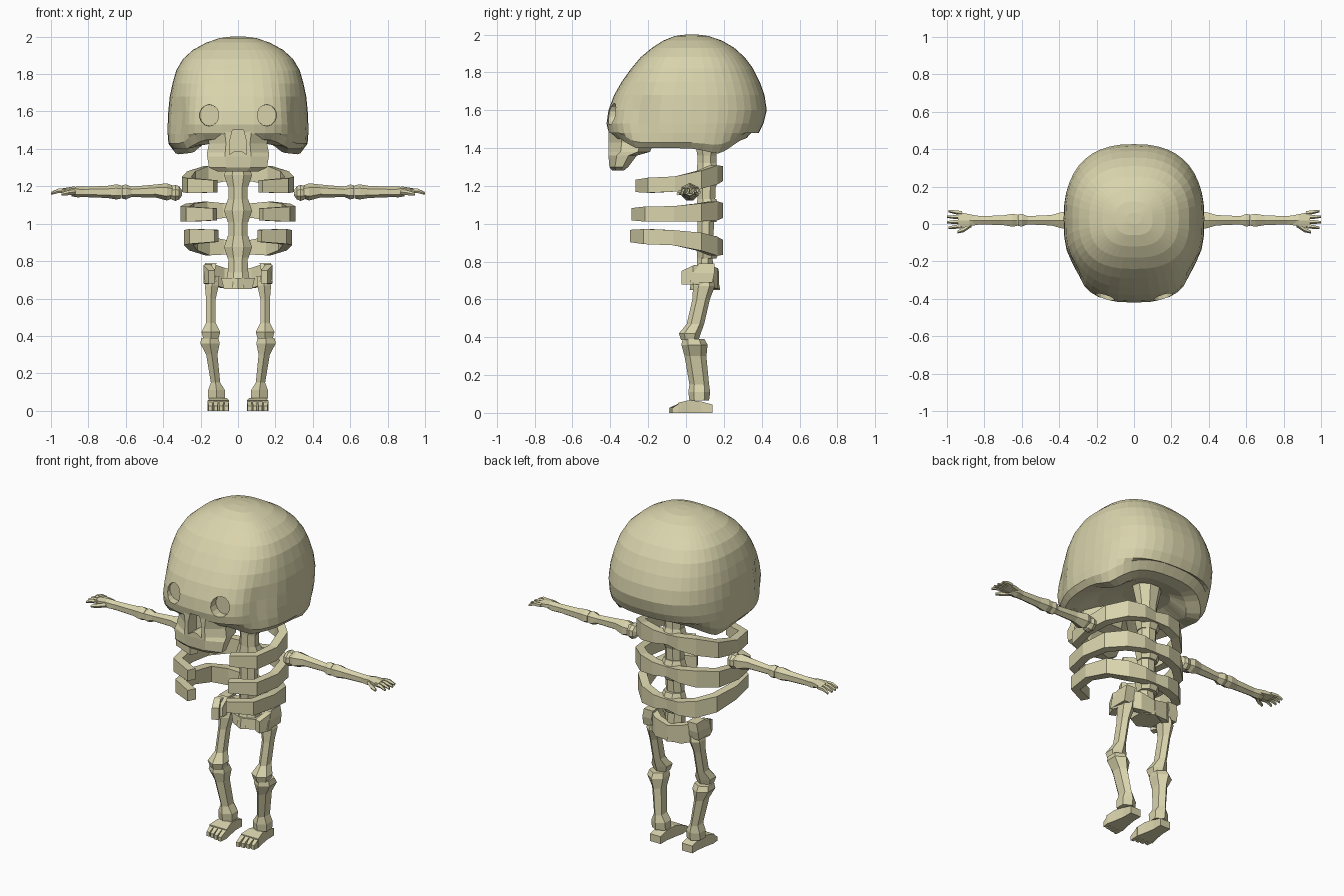
import bpy, bmesh
from math import sin, cos, pi, exp
from mathutils import Vector

old = bpy.data.objects.get("Cube")
if old:
    bpy.data.objects.remove(old, do_unlink=True)

bone_color = (0.69, 0.65, 0.41, 1.0)
bone_mat = bpy.data.materials.new("bone")
bone_mat.use_nodes = True
bone_mat.diffuse_color = bone_color
shader = next(n for n in bone_mat.node_tree.nodes if n.type == 'BSDF_PRINCIPLED')
shader.inputs["Base Color"].default_value = bone_color


def loft(name, rings, mirror=False):
    """Skin closed rings of points, cap both ends."""
    bm = bmesh.new()
    loops = [[bm.verts.new(p) for p in ring] for ring in rings]
    for low, high in zip(loops, loops[1:]):
        for i in range(len(low)):
            j = (i + 1) % len(low)
            bm.faces.new((low[i], low[j], high[j], high[i]))
    bm.faces.new(loops[0])
    bm.faces.new(loops[-1])
    bmesh.ops.recalc_face_normals(bm, faces=bm.faces)
    mesh = bpy.data.meshes.new(name)
    bm.to_mesh(mesh)
    bm.free()
    mesh.materials.append(bone_mat)
    obj = bpy.data.objects.new(name, mesh)
    bpy.context.collection.objects.link(obj)
    if mirror:
        obj.modifiers.new("mirror", 'MIRROR').use_mirror_merge = False
    return obj


def shaft(name, axis, stations, sides=6, mirror=True):
    """Loft polygons along an axis; station = (along, u, v, radius u, radius v)."""
    rings = []
    grow = 1 / cos(pi / sides)
    for along, u, v, ru, rv in stations:
        ring = []
        for i in range(sides):
            a = 2 * pi * (i + 0.5) / sides
            p, q = u + ru * grow * cos(a), v + rv * grow * sin(a)
            ring.append({'x': (along, p, q), 'y': (p, along, q), 'z': (p, q, along)}[axis])
        rings.append(ring)
    return loft(name, rings, mirror)


def band(name, path, thick):
    """Flat strip following (x, y, z, height) points, mirrored into a hoop."""
    pts = [Vector(p[:3]) for p in path]
    rings = []
    for i, p in enumerate(pts):
        along = pts[min(i + 1, len(pts) - 1)] - pts[max(i - 1, 0)]
        side = Vector((along.y, -along.x, 0)).normalized() * thick / 2
        up = Vector((0, 0, path[i][3] / 2))
        rings.append([p + side + up, p - side + up, p - side - up, p + side - up])
    return loft(name, rings, True)


def combine(target, tool, operation):
    mod = target.modifiers.new("cut", 'BOOLEAN')
    mod.operation, mod.object, mod.solver = operation, tool, 'EXACT'
    bpy.context.view_layer.objects.active = target
    bpy.ops.object.modifier_apply(modifier=mod.name)
    bpy.data.objects.remove(tool, do_unlink=True)


# Cranium: rounded rings with temple hollows and a lobed, recessed base
MID_Y, SEGMENTS = 0.03, 44


def base_height(x, y):
    back = min(max((y - 0.17) / 0.2, 0), 1) * 0.07
    front = min(max((-y - 0.27) / 0.08, 0), 1) * 0.05
    lobe = 0.045 * exp(-((abs(x) - 0.27) / 0.08) ** 2 - ((y - 0.15) / 0.09) ** 2)
    return 1.4 + back + front - lobe


def cranium_ring(z, half, front, back, lift=None):
    ring = []
    for i in range(SEGMENTS):
        a = 2 * pi * i / SEGMENTS
        c, s = cos(a), sin(a)
        power = 0.82 if s > 0 else 0.76
        x = half * abs(c) ** power * (1 if c > 0 else -1)
        reach = back - MID_Y if s > 0 else MID_Y - front
        y = MID_Y + reach * abs(s) ** power * (1 if s > 0 else -1)
        h = z if lift is None else base_height(x, y) + lift
        x *= 1 - 0.1 * exp(-((y + 0.25) / 0.08) ** 2 - ((h - 1.57) / 0.14) ** 2)
        ring.append((x, y, h))
    return ring


levels = [(2.0, .04, 0, .06), (1.992, .1, -.06, .12), (1.968, .17, -.12, .19),
          (1.93, .24, -.18, .255), (1.88, .295, -.24, .31), (1.82, .33, -.29, .355),
          (1.75, .35, -.34, .39), (1.68, .365, -.38, .415), (1.6, .373, -.41, .427),
          (1.53, .376, -.42, .41), (1.48, .376, -.41, .385)]
rings = [cranium_ring(*level) for level in levels]
for lift, half, front, back in [(.03, .372, -.4, .36), (0, .345, -.375, .32),
                                (.02, .27, -.32, .25), (.06, .18, -.2, .18),
                                (.08, .07, -.06, .12)]:
    rings.append(cranium_ring(0, half, front, back, lift))
skull = loft("skull", rings)

# Upper jaw joined under the face
jaw = shaft("upper_jaw", 'z', [(1.28, 0, -.36, .11, .03), (1.3, 0, -.355, .155, .05),
                               (1.36, 0, -.335, .165, .075), (1.38, 0, -.3, .165, .11),
                               (1.43, 0, -.29, .155, .12), (1.5, 0, -.29, .175, .12)], 8, False)
combine(skull, jaw, 'UNION')

# Eye sockets and nose opening
for sign in (-1, 1):
    socket = shaft("socket_cutter", 'y', [(-.6, sign * .165, 1.58, .06, .063),
                                          (-.355, sign * .153, 1.58, .05, .055)], 14, False)
    combine(skull, socket, 'DIFFERENCE')
outline = [(-.03, 1.5), (.03, 1.5), (.045, 1.44), (.045, 1.37),
           (.015, 1.39), (-.015, 1.39), (-.045, 1.37), (-.045, 1.44)]
nose = loft("nose_cutter", [[(x, y, z) for x, z in outline] for y in (-.6, -.33)])
combine(skull, nose, 'DIFFERENCE')

# Spine with a flared collar at each rib pair
shaft("spine", 'z', [(.66, 0, .1, .07, .07), (.74, 0, .1, .055, .045), (.83, 0, .1, .05, .04),
                     (1.25, 0, .11, .05, .05), (1.36, 0, .11, .055, .05),
                     (1.48, 0, .11, .08, .07)], 8, False)
for z in (.875, 1.07, 1.26):
    shaft("vertebra", 'z', [(z - .06, 0, .11, .055, .05), (z, 0, .12, .075, .065),
                            (z + .06, 0, .11, .055, .05)], 8, False)

# Ribs: plan outline shared by three hoops: x, y, height, share of the drop to the front
plan = [(0, .16, .06, 0), (.08, .17, .08, 0), (.17, .145, .1, .1), (.25, .07, .095, .5),
        (.275, -.06, .08, .85), (.25, -.19, .08, .95), (.12, -.25, .065, 1)]
for name, back_z, front_z, width, reach in [("upper_ribs", 1.265, 1.2, 1.0, .98),
                                            ("middle_ribs", 1.07, 1.05, 1.03, 1.06),
                                            ("lower_ribs", .875, .935, .96, 1.1)]:
    band(name, [(x * width, y * (reach if y < 0 else 1), back_z + (front_z - back_z) * t, h)
                for x, y, h, t in plan], 0.05)

# Pelvis
band("pelvis", [(0, .155, .7, .09), (.08, .15, .71, .11), (.15, .1, .73, .11),
                (.165, .04, .73, .1), (.14, -.015, .715, .07)], 0.04)
shaft("hip_crest", 'z', [(.69, .15, .08, .035, .06), (.74, .155, .09, .03, .06),
                         (.79, .145, .11, .03, .04)], 4)
shaft("sacrum", 'z', [(.65, 0, .1, .075, .07), (.71, 0, .1, .09, .06)], 6, False)

# Legs
shaft("thigh_bone", 'z', [(.72, .13, .1, .03, .035), (.67, .14, .095, .037, .05),
                          (.6, .145, .08, .026, .04), (.47, .145, .05, .026, .04),
                          (.42, .145, .02, .05, .05), (.385, .145, .02, .04, .04)])
shaft("shin_bone", 'z', [(.39, .15, .04, .045, .05), (.36, .15, .045, .052, .06),
                         (.3, .14, .05, .03, .05), (.15, .12, .07, .025, .045),
                         (.11, .115, .07, .045, .05), (.065, .115, .07, .045, .045)])
shaft("foot", 'y', [(.14, .105, .022, .035, .022), (.08, .105, .03, .035, .03),
                    (.02, .105, .034, .045, .034), (-.04, .105, .027, .058, .027)], 4)
for i in range(4):
    x = 0.061 + i * 0.029
    shaft("toe", 'y', [(-.03, x, .027, .013, .027), (-.09 + i * .006, x, .013, .01, .013)], 4)

# Arms
shaft("shoulder_ball", 'x', [(.3, .02, 1.165, .015, .015), (.315, .02, 1.165, .036, .036),
                             (.335, .02, 1.165, .043, .043), (.355, .02, 1.165, .036, .036),
                             (.37, .02, 1.165, .02, .02)], 8)
shaft("upper_arm", 'x', [(.35, .02, 1.17, .035, .03), (.38, .02, 1.17, .045, .04),
                         (.44, .02, 1.175, .028, .03), (.57, .02, 1.17, .022, .024),
                         (.6, .02, 1.17, .034, .035), (.62, .02, 1.17, .03, .03)])
shaft("forearm", 'x', [(.622, .02, 1.17, .03, .03), (.65, .02, 1.17, .034, .035),
                       (.7, .02, 1.17, .026, .028), (.82, .02, 1.17, .022, .024),
                       (.86, .02, 1.17, .028, .025), (.89, .02, 1.17, .022, .02)])
shaft("palm", 'x', [(.83, .02, 1.175, .022, .015), (.88, .02, 1.178, .032, .018),
                    (.94, .02, 1.175, .045, .012)], 6)

# Fingers fan out from the palm, the thumb leans forward
for i in range(4):
    root, tip = -0.01 + i * 0.023, -0.02 + i * 0.03
    shaft("finger", 'x', [(.92, root, 1.176, .01, .01), (.96, (root + tip) / 2, 1.176, .009, .01),
                          (1.0 - abs(i - 1.5) * .008 + .004, tip, 1.163, .006, .006)], 5)
shaft("thumb", 'x', [(.87, 0, 1.17, .014, .012), (.91, -.03, 1.165, .011, .011),
                     (.945, -.042, 1.158, .007, .007)], 5)
